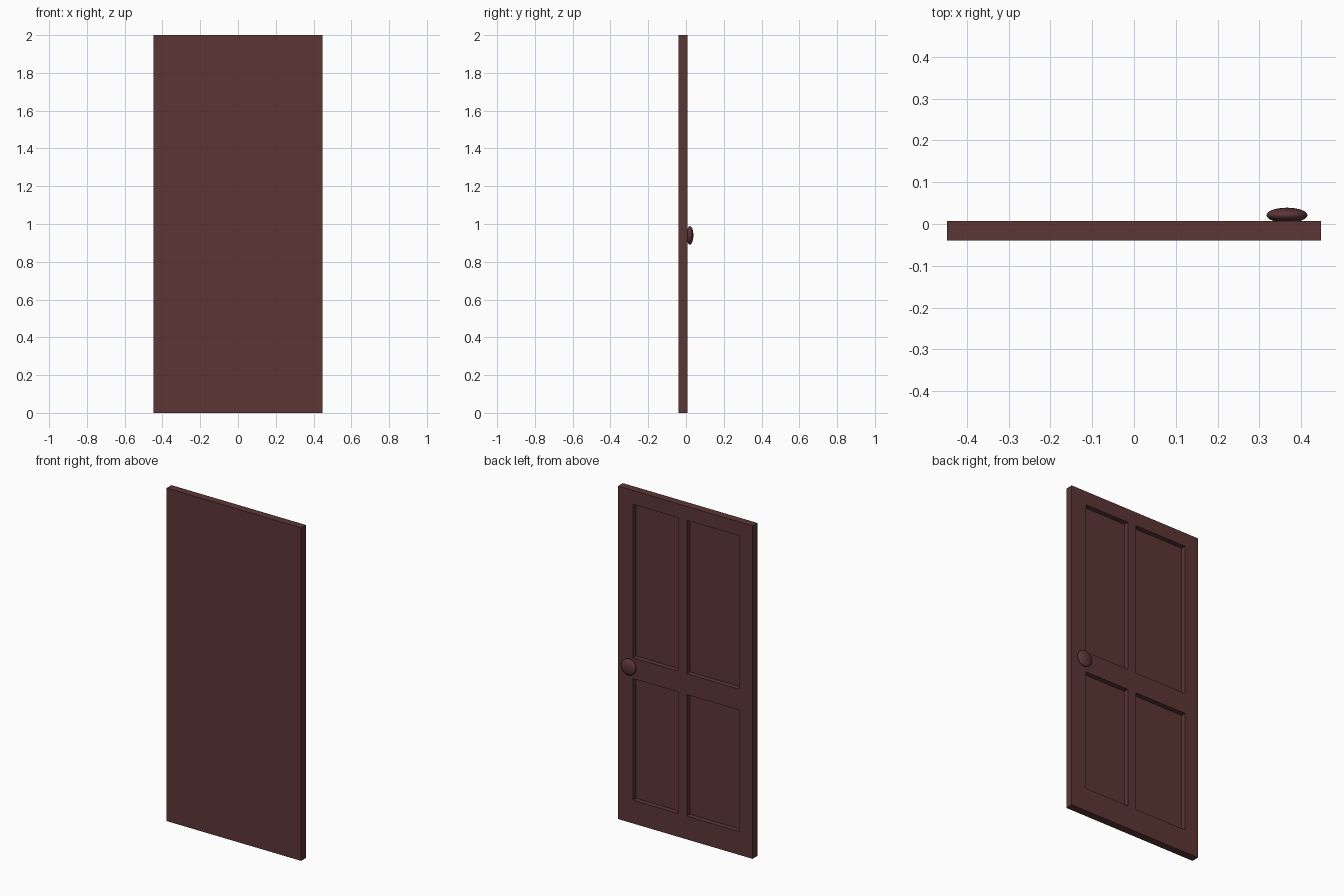
import bpy, bmesh
from mathutils import Vector

if "Cube" in bpy.data.objects:
    bpy.data.objects.remove(bpy.data.objects["Cube"])

FRONT, BACK, DEPTH = -0.039, 0.007, 0.03
XS = [-0.447, -0.357, -0.01, 0.048, 0.347, 0.447]   # stiles and panel edges
ZS = [0.0, 0.14, 0.87, 0.995, 1.917, 2.0]           # rails and panel edges

wood = bpy.data.materials.new("dark red brown wood")
wood.diffuse_color = (0.105, 0.037, 0.036, 1)
wood.use_nodes = True
wood.node_tree.nodes["Principled BSDF"].inputs["Base Color"].default_value = wood.diffuse_color

# Door slab: gridded back face, extruded to thickness, panel cells pushed in
bm = bmesh.new()
grid = [[bm.verts.new((x, BACK, z)) for z in ZS] for x in XS]
panels = []
for i in range(5):
    for j in range(5):
        f = bm.faces.new((grid[i][j], grid[i][j + 1], grid[i + 1][j + 1], grid[i + 1][j]))
        if i in (1, 3) and j in (1, 3):
            panels.append(f)
rim = [e for e in bm.edges if e.is_boundary]
sides = bmesh.ops.extrude_edge_only(bm, edges=rim)["geom"]
bmesh.ops.translate(bm, vec=Vector((0, FRONT - BACK, 0)),
                    verts=[g for g in sides if isinstance(g, bmesh.types.BMVert)])
bmesh.ops.holes_fill(bm, edges=[e for e in bm.edges if e.is_boundary], sides=0)
for f in panels:
    new = bmesh.ops.extrude_discrete_faces(bm, faces=[f])["faces"]
    bmesh.ops.translate(bm, vec=Vector((0, -DEPTH, 0)), verts=new[0].verts)
bmesh.ops.recalc_face_normals(bm, faces=bm.faces)
mesh = bpy.data.meshes.new("door_slab")
bm.to_mesh(mesh)
bm.free()
slab = bpy.data.objects.new("door_slab", mesh)
bpy.context.collection.objects.link(slab)
mesh.materials.append(wood)

# Flattened round knob on the panelled side
bpy.ops.mesh.primitive_uv_sphere_add(segments=32, ring_count=16, radius=1,
                                     location=(0.366, 0.021, 0.94))
knob = bpy.context.object
knob.name = "knob"
knob.scale = (0.049, 0.018, 0.049)
bpy.ops.object.transform_apply(location=False, rotation=False, scale=True)
bpy.ops.object.shade_smooth()
knob.data.materials.append(wood)
